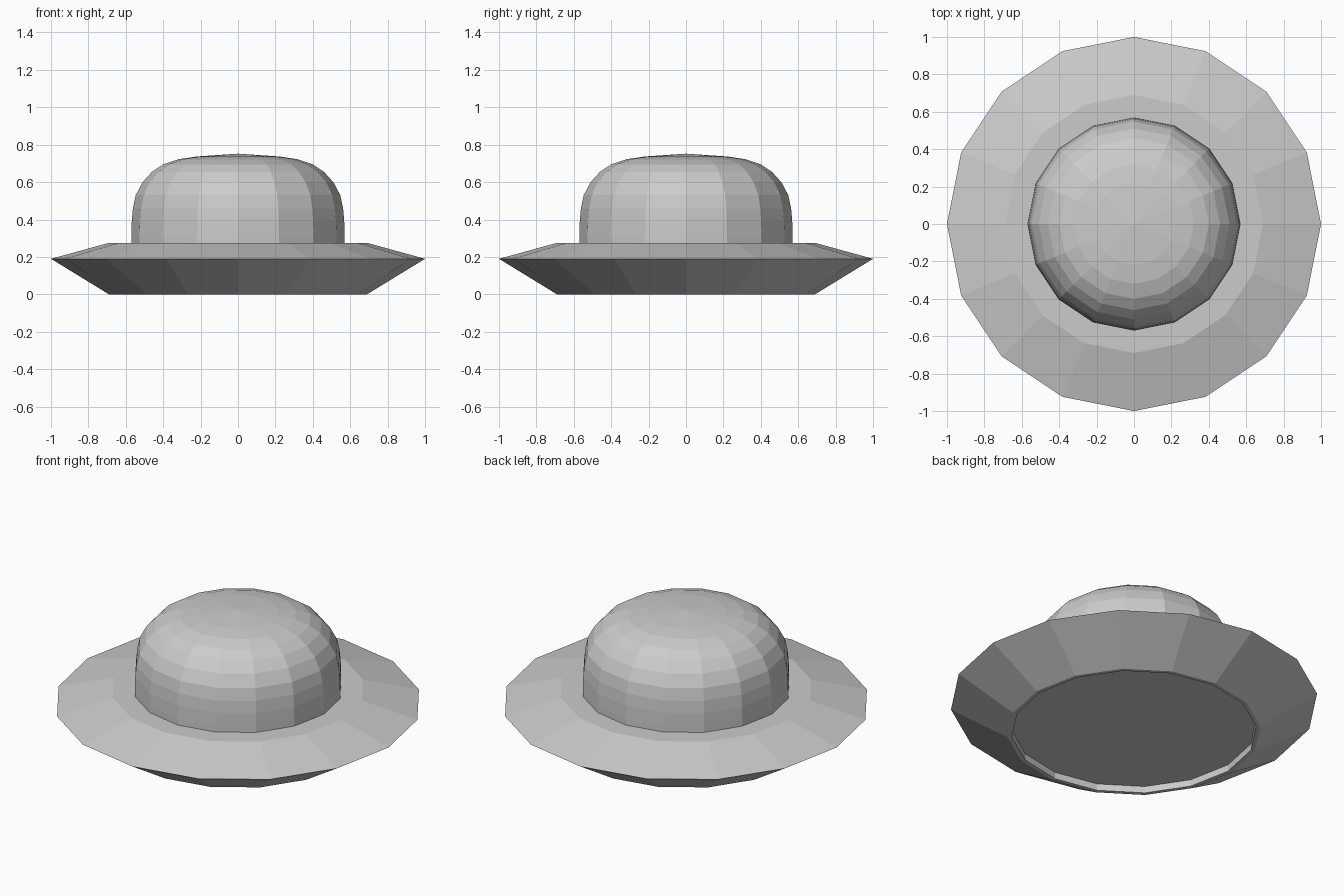
import bpy, bmesh, math

if "Cube" in bpy.data.objects:
    bpy.data.objects.remove(bpy.data.objects["Cube"])

SIDES = 16


def lathe(name, profile):
    """Revolve an (r, z) profile around z; r = 0 points become poles."""
    bm = bmesh.new()
    rings = []
    for r, z in profile:
        if r == 0:
            rings.append([bm.verts.new((0, 0, z))] * SIDES)
        else:
            rings.append([bm.verts.new((r * math.cos(2 * math.pi * i / SIDES),
                                        r * math.sin(2 * math.pi * i / SIDES), z))
                          for i in range(SIDES)])
    for a, b in zip(rings, rings[1:]):
        for i in range(SIDES):
            j = (i + 1) % SIDES
            quad = [a[i], a[j], b[j], b[i]]
            bm.faces.new(list(dict.fromkeys(quad)))
    bmesh.ops.recalc_face_normals(bm, faces=bm.faces)
    mesh = bpy.data.meshes.new(name)
    bm.to_mesh(mesh)
    bm.free()
    obj = bpy.data.objects.new(name, mesh)
    bpy.context.collection.objects.link(obj)
    return obj


# Saucer body with a shallow recessed underside
lathe("saucer_body", [(0, 0.04), (0.667, 0.04), (0.667, 0), (0.69, 0),
                      (1.0, 0.19), (0.69, 0.275), (0, 0.275)])

# Faceted dome, open where it meets the body
lathe("dome", [(0.57, 0.275), (0.57, 0.31), (0.568, 0.39), (0.562, 0.46),
               (0.547, 0.53), (0.51, 0.60), (0.46, 0.655), (0.40, 0.695),
               (0.32, 0.722), (0.22, 0.737), (0, 0.752)])
